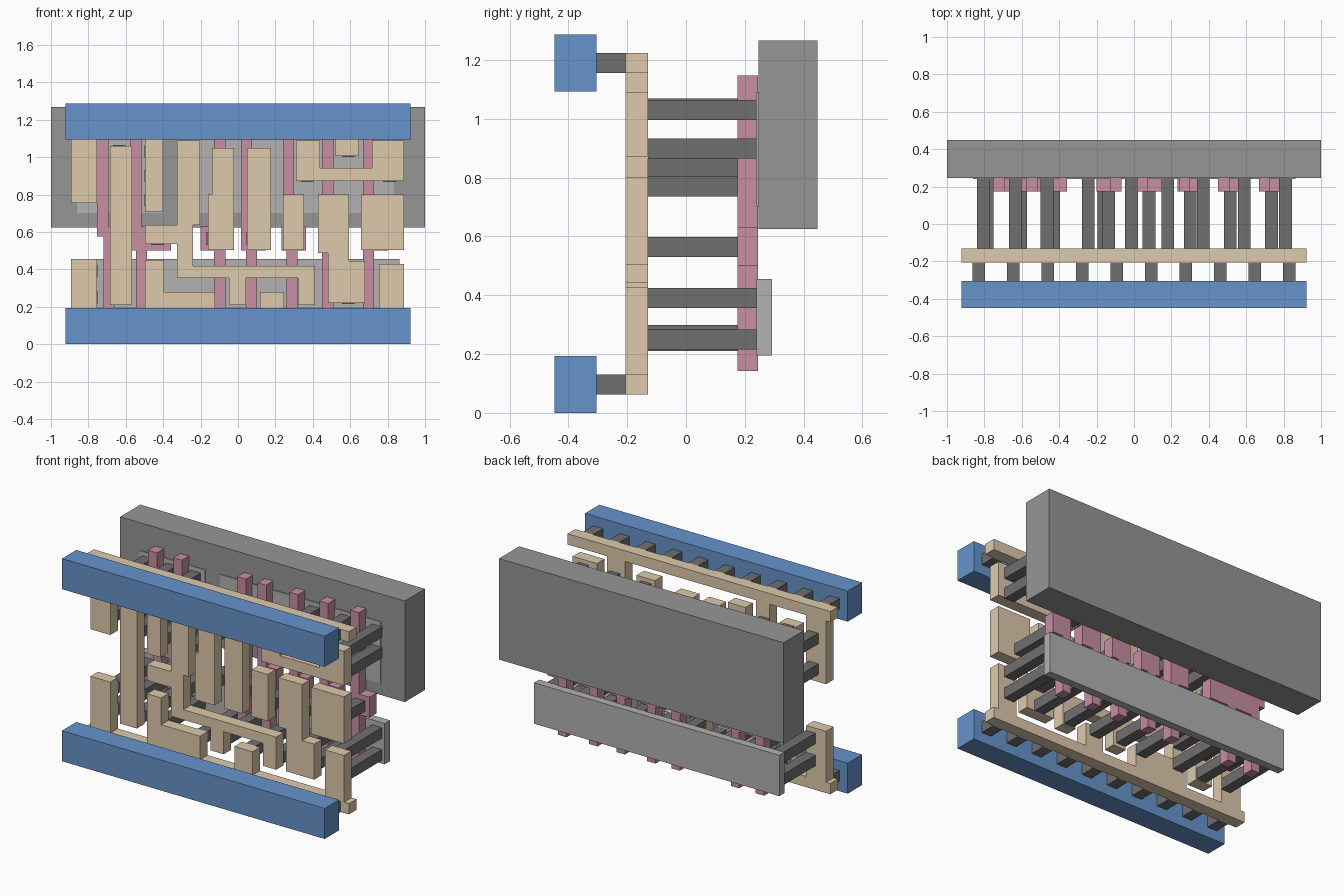
import bpy, bmesh


def material(name, rgb):
    m = bpy.data.materials.new(name)
    m.diffuse_color = (*rgb, 1)
    return m


BLUE = material("rail_blue", (0.133, 0.296, 0.604))
TAN = material("local_tan", (0.73, 0.59, 0.41))
PINK = material("gate_pink", (0.578, 0.275, 0.36))
DARK = material("plug_dark_grey", (0.162, 0.162, 0.162))
MID = material("well_grey", (0.305, 0.305, 0.305))
LIGHT = material("active_light_grey", (0.445, 0.445, 0.445))


def slab(name, rects, y0, y1, mat):
    """One clean solid from the union of (x0, x1, z0, z1) rectangles."""
    xs = sorted({v for r in rects for v in r[:2]})
    zs = sorted({v for r in rects for v in r[2:]})
    cells = set()
    for i in range(len(xs) - 1):
        for j in range(len(zs) - 1):
            cx, cz = (xs[i] + xs[i + 1]) / 2, (zs[j] + zs[j + 1]) / 2
            if any(a < cx < b and c < cz < d for a, b, c, d in rects):
                cells.add((i, j))
    bm = bmesh.new()
    verts = {}

    def v(i, j, y):
        if (i, j, y) not in verts:
            verts[i, j, y] = bm.verts.new((xs[i], y, zs[j]))
        return verts[i, j, y]

    for i, j in cells:
        ring = [(i, j), (i + 1, j), (i + 1, j + 1), (i, j + 1)]
        bm.faces.new([v(*p, y0) for p in ring])
        bm.faces.new([v(*p, y1) for p in reversed(ring)])
        for k, (di, dj) in enumerate([(0, -1), (1, 0), (0, 1), (-1, 0)]):
            if (i + di, j + dj) not in cells:
                a, b = ring[k], ring[(k + 1) % 4]
                bm.faces.new([v(*b, y0), v(*a, y0), v(*a, y1), v(*b, y1)])
    bmesh.ops.recalc_face_normals(bm, faces=bm.faces)
    bmesh.ops.dissolve_limit(bm, angle_limit=0.01, verts=bm.verts, edges=bm.edges)
    me = bpy.data.meshes.new(name)
    bm.to_mesh(me)
    bm.free()
    me.materials.append(mat)
    ob = bpy.data.objects.new(name, me)
    bpy.context.collection.objects.link(ob)


def square(x, z, h=0.034):
    return (x - h, x + h, z - h, z + h)


# Power rails and the short plugs behind them
for tag, z in (("bottom", 0.097), ("top", 1.19)):
    slab(tag + "_power_rail", [(-0.923, 0.923, z - 0.097, z + 0.097)], -0.448, -0.305, BLUE)
    for k in range(10):
        slab(f"{tag}_rail_plug_{k + 1}", [square(-0.83 + 0.1845 * k, z)], -0.305, -0.205, DARK)

# Local wiring layer
wires = {
    "top_supply_wire": [
        (-0.923, 0.923, 1.156, 1.224), (-0.893, -0.754, 0.754, 1.156),
        (-0.497, -0.401, 0.706, 1.156), (0.519, 0.647, 1.005, 1.156)],
    "bottom_supply_wire": [
        (-0.923, 0.923, 0.063, 0.131), (-0.893, -0.754, 0.131, 0.455),
        (-0.497, -0.396, 0.131, 0.45), (-0.396, -0.123, 0.131, 0.28),
        (0.118, 0.246, 0.131, 0.28), (0.754, 0.888, 0.131, 0.428)],
    "output_wire": [(-0.684, -0.567, 0.21, 1.06)],
    "inner_node_wire": [
        (-0.326, -0.203, 0.636, 1.09), (-0.326, -0.241, 0.353, 0.636),
        (-0.497, -0.241, 0.535, 0.636), (-0.326, 0.412, 0.353, 0.417),
        (-0.048, 0.043, 0.21, 0.417), (0.32, 0.412, 0.21, 0.417)],
    "bridge_wire": [
        (0.31, 0.439, 0.872, 1.09), (0.31, 0.888, 0.872, 0.941),
        (0.717, 0.888, 0.872, 1.09)],
    "input_wire_1": [(-0.139, -0.021, 0.503, 1.048), (-0.16, -0.021, 0.503, 0.8)],
    "input_wire_2": [(0.048, 0.176, 0.503, 1.048)],
    "input_wire_3": [(0.24, 0.353, 0.503, 0.8)],
    "input_wire_4": [
        (0.428, 0.594, 0.487, 0.8), (0.481, 0.594, 0.219, 0.487),
        (0.481, 0.679, 0.219, 0.444)],
    "input_wire_5": [(0.658, 0.888, 0.503, 0.8)],
}
for name, rects in wires.items():
    slab(name, rects, -0.205, -0.13, TAN)

# Long plugs: wiring to active strips
upper = [(-0.805, (0.835, 1.03)), (-0.635, (0.77, 0.9, 1.03)), (-0.465, (0.77, 0.9, 1.03)),
         (-0.245, (0.77, 0.9)), (0.37, (0.9, 1.03)), (0.59, (1.035,)), (0.81, (0.9, 1.03))]
lower = [(-0.785, (0.25, 0.39)), (-0.605, (0.25, 0.39)), (-0.43, (0.25, 0.39)),
         (-0.16, (0.245,)), (-0.013, (0.265,)), (0.18, (0.245,)), (0.37, (0.25,)),
         (0.59, (0.25, 0.39)), (0.81, (0.25, 0.39))]
for tag, group in (("upper", upper), ("lower", lower)):
    for c, (x, heights) in enumerate(group):
        for r, z in enumerate(heights):
            slab(f"{tag}_plug_{c + 1}_{r + 1}", [square(x, z)], -0.13, 0.24, DARK)

# Plugs: wiring to gate pads
for k, x in enumerate((-0.43, -0.135, 0.08, 0.3, 0.515, 0.735)):
    slab(f"gate_plug_{k + 1}", [square(x, 0.565)], -0.13, 0.175, DARK)

# Gate fingers with contact pads
slab("paired_gate", [
    (-0.754, -0.692, 0.577, 1.147), (-0.577, -0.517, 0.5, 1.147),
    (-0.72, -0.66, 0.143, 0.577), (-0.545, -0.487, 0.143, 0.577),
    (-0.754, -0.545, 0.577, 0.63), (-0.72, -0.358, 0.5, 0.63)], 0.175, 0.245, PINK)
for k, (x, xl, p0, p1) in enumerate([
        (-0.128, -0.128, -0.2, -0.068), (0.016, 0.042, 0.016, 0.149), (0.24, 0.258, 0.232, 0.364),
        (0.45, 0.45, 0.45, 0.583), (0.668, 0.668, 0.668, 0.801)]):
    slab(f"gate_{k + 1}", [(x, x + 0.06, 0.5, 1.147), (xl, xl + 0.06, 0.143, 0.63),
                           (p0, p1, 0.5, 0.63)], 0.175, 0.245, PINK)

# Active strips and the well block
slab("lower_active", [(-0.86, 0.863, 0.195, 0.455)], 0.24, 0.292, LIGHT)
slab("upper_active_left", [(-0.86, -0.4, 0.7, 1.092)], 0.24, 0.292, LIGHT)
slab("upper_active_right", [(-0.296, 0.834, 0.7, 1.092)], 0.24, 0.292, LIGHT)
slab("well_block", [(-1, 1, 0.625, 1.267)], 0.246, 0.448, MID)
